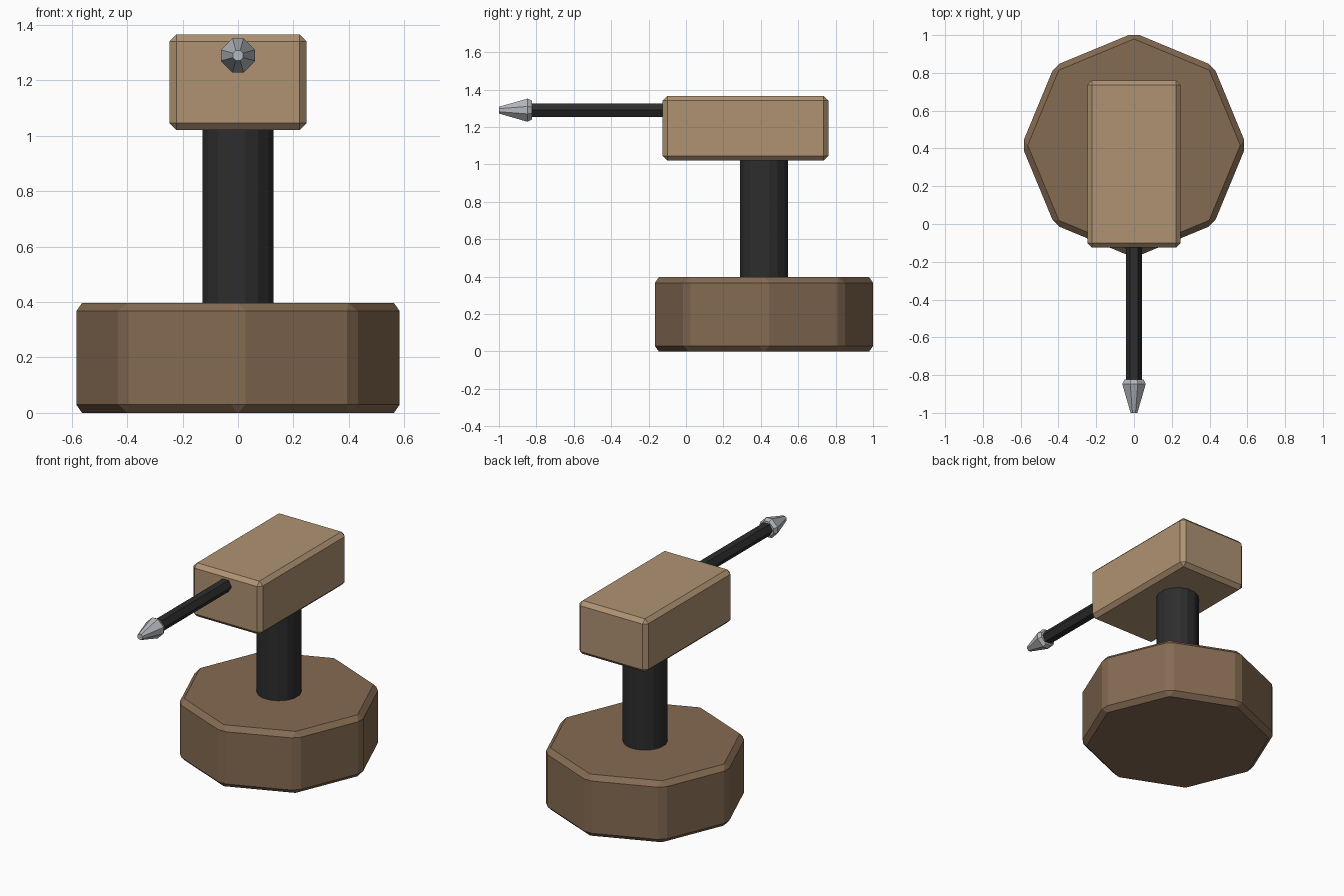
import bpy, bmesh, math
from mathutils import Matrix

if "Cube" in bpy.data.objects:
    bpy.data.objects.remove(bpy.data.objects["Cube"])


def material(name, rgb):
    m = bpy.data.materials.new(name)
    m.diffuse_color = (*rgb, 1)
    m.use_nodes = True
    m.node_tree.nodes["Principled BSDF"].inputs["Base Color"].default_value = m.diffuse_color
    return m


DARK_WOOD = material("dark wood", (0.235, 0.147, 0.085))
LIGHT_WOOD = material("light wood", (0.43, 0.29, 0.17))
BLACK = material("black metal", (0.026, 0.026, 0.027))
STEEL = material("pale steel", (0.46, 0.48, 0.51))


def finish(name, bm, mat, bevel=0):
    bmesh.ops.recalc_face_normals(bm, faces=bm.faces)
    if bevel:
        bmesh.ops.bevel(bm, geom=bm.edges[:], offset=bevel, segments=1,
                        affect='EDGES', clamp_overlap=True)
    me = bpy.data.meshes.new(name)
    bm.to_mesh(me)
    bm.free()
    me.materials.append(mat)
    ob = bpy.data.objects.new(name, me)
    bpy.context.collection.objects.link(ob)
    return ob


def loft(rings):
    """Skin a closed solid through rings of equal point count."""
    bm = bmesh.new()
    vs = [[bm.verts.new(p) for p in r] for r in rings]
    n = len(vs[0])
    for a, b in zip(vs, vs[1:]):
        for i in range(n):
            j = (i + 1) % n
            bm.faces.new((a[i], a[j], b[j], b[i]))
    bm.faces.new(vs[0])
    bm.faces.new(vs[-1])
    return bm


def polygon(n, r):
    return [(r * math.cos(math.tau * i / n), r * math.sin(math.tau * i / n))
            for i in range(n)]


def upright(n, r, z0, z1, cy):
    return loft([[(x, y + cy, z) for x, y in polygon(n, r)] for z in (z0, z1)])


CY, GUN_Z = 0.417, 1.29

# Octagonal base and post
finish("base", upright(8, 0.595, 0, 0.397, CY), DARK_WOOD, 0.03)
finish("post", upright(8, 0.14, 0.33, 1.08, CY), BLACK, 0.03)

# Chamfered block on top of the post
bm = bmesh.new()
bmesh.ops.create_cube(bm, size=1, matrix=Matrix.Translation((0, 0.318, 1.193))
                      @ Matrix.Diagonal((0.494, 0.886, 0.345, 1)))
finish("head_block", bm, LIGHT_WOOD, 0.025)

# Hexagonal rod pointing forward
finish("rod", loft([[(x, y, z + GUN_Z) for x, z in polygon(6, 0.042)]
                    for y in (-0.86, -0.08)]), BLACK)


# Tip: four-sided spike with cut corners
def spike_ring(y, r, s):
    pts = [(r, -s), (r, s), (s, r), (-s, r), (-r, s), (-r, -s), (-s, -r), (s, -r)]
    return [(x, y, z + GUN_Z) for x, z in pts]


finish("rod_tip", loft([spike_ring(-1.0, 0.018, 0.008),
                        spike_ring(-0.847, 0.062, 0.02),
                        spike_ring(-0.823, 0.05, 0.016)]), STEEL)
